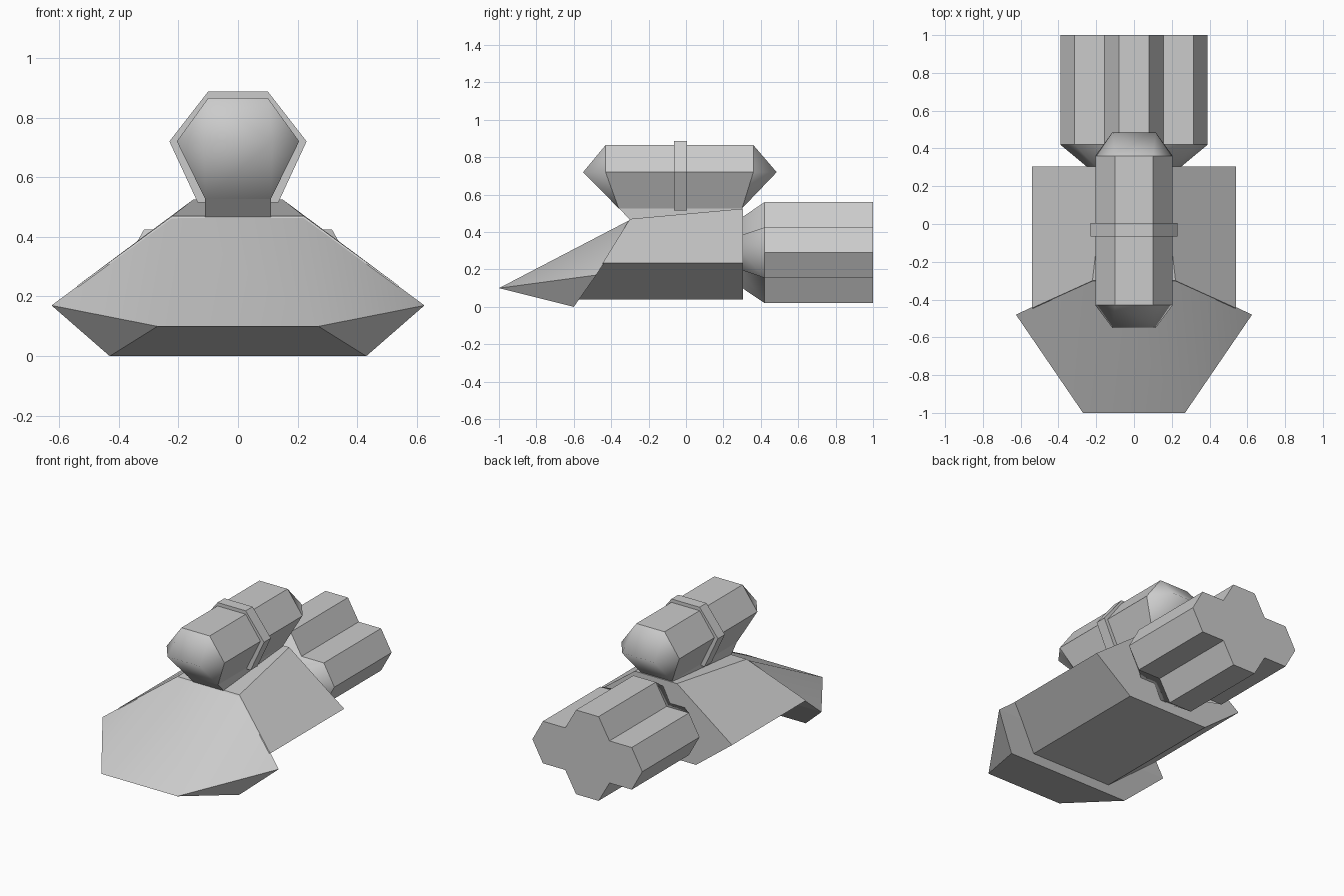
import bpy
import bmesh
from mathutils import Vector

cube = bpy.data.objects.get("Cube")
if cube:
    bpy.data.objects.remove(cube, do_unlink=True)

grey = bpy.data.materials.new("plain grey")
grey.use_nodes = True
color = (0.6, 0.6, 0.6, 1.0)
grey.diffuse_color = color
grey.node_tree.nodes["Principled BSDF"].inputs["Base Color"].default_value = color


def finish(bm, name, is_smooth=None):
    """Turn a bmesh into an object, smoothing the faces picked by the rule."""
    bmesh.ops.recalc_face_normals(bm, faces=bm.faces[:])
    bm.normal_update()
    for face in bm.faces:
        face.smooth = bool(is_smooth and is_smooth(face.normal))
    mesh = bpy.data.meshes.new(name)
    bm.to_mesh(mesh)
    bm.free()
    mesh.materials.append(grey)
    obj = bpy.data.objects.new(name, mesh)
    bpy.context.collection.objects.link(obj)
    return obj


def mirrored(half):
    """Close a +x half section, listed top to bottom, into a full ring."""
    return half + [(-x, y, z) for x, y, z in reversed(half) if x > 0]


def loft(name, halves, is_smooth=None):
    """Bridge mirrored sections from front to back and cap both ends."""
    bm = bmesh.new()
    rings = [[bm.verts.new(p) for p in mirrored(half)] for half in halves]
    for a, b in zip(rings, rings[1:]):
        for i in range(len(a)):
            j = (i + 1) % len(a)
            bm.faces.new((a[i], a[j], b[j], b[i]))
    bm.faces.new(rings[0])
    bm.faces.new(rings[-1])
    return finish(bm, name, is_smooth)


def convex(name, half, is_smooth=None):
    """Convex solid around mirrored points."""
    bm = bmesh.new()
    for p in mirrored(half):
        bm.verts.new(p)
    bmesh.ops.convex_hull(bm, input=bm.verts[:])
    bmesh.ops.dissolve_limit(bm, angle_limit=0.03, verts=bm.verts[:], edges=bm.edges[:])
    return finish(bm, name, is_smooth)


# Hull: six-sided body whose front leans with the back of the prow
loft("hull", [
    [(0.22, -0.3, 0.47), (0.54, -0.445, 0.235), (0.285, -0.575, 0.04)],
    [(0.15, 0.305, 0.525), (0.54, 0.305, 0.235), (0.285, 0.305, 0.04)],
])

# Prow: wide wedge with a softly shaded top
convex("prow", [
    (0.22, -0.29, 0.47), (0.27, -1.0, 0.1), (0.625, -0.48, 0.17), (0.43, -0.6, 0.0),
], lambda n: n.z > 0.1)

# Upper tank: six-sided barrel whose ends close to a horizontal edge
MID = 0.72
convex("upper_tank", [
    (0.115, -0.55, MID), (0.1, -0.43, 0.865), (0.205, -0.43, MID), (0.11, -0.36, 0.527),
    (0.115, 0.485, MID), (0.1, 0.36, 0.865), (0.205, 0.36, MID), (0.11, 0.3, 0.527),
], lambda n: abs(n.y) > 0.3)

# Band around the middle of the tank
loft("tank_band", [
    [(0.1, y, 0.887), (0.23, y, MID), (0.135, y, 0.515)] for y in (-0.065, 0.005)
])

# Neck joining the tank to the hull
convex("tank_neck", [
    (0.11, -0.36, 0.53), (0.11, -0.3, 0.465), (0.11, 0.3, 0.53), (0.11, 0.3, 0.5),
])

# Engine: outline of four clustered hexagonal tubes, tapering into the hull
AXIS = 0.29
lobes = [(0.08, 0.27), (0.157, 0.135), (0.315, 0.135), (0.39, 0.0),
         (0.315, -0.135), (0.157, -0.135), (0.08, -0.27)]
loft("engine", [
    [(x * sx, y, AXIS + z * sz) for x, z in lobes]
    for y, sx, sz in ((0.3, 0.63, 0.7), (0.42, 1, 1), (1.0, 1, 1))
], lambda n: n.y < -0.2)
